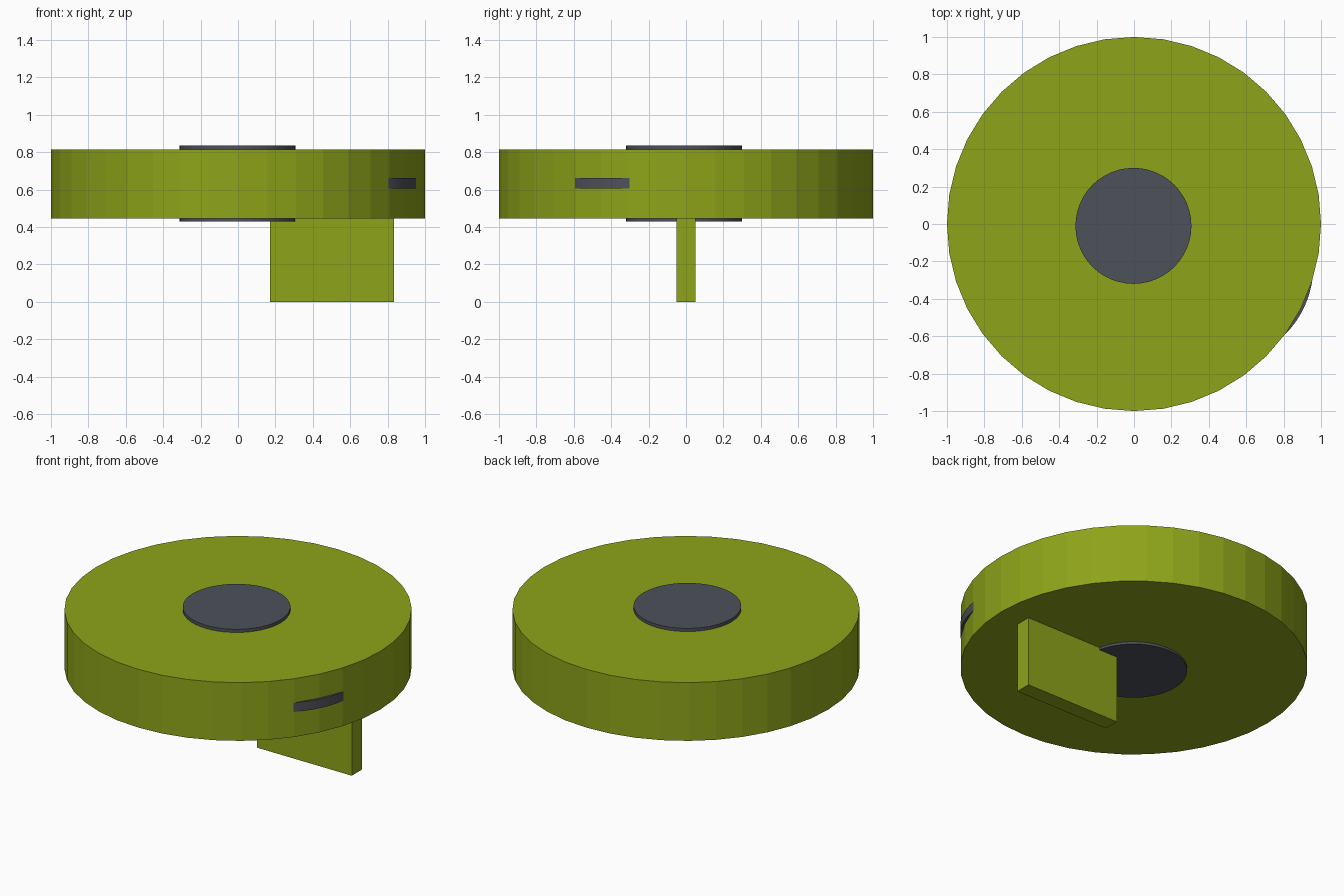
import bpy, math

if "Cube" in bpy.data.objects:
    bpy.data.objects.remove(bpy.data.objects["Cube"])


def material(name, rgb):
    m = bpy.data.materials.new(name)
    m.diffuse_color = (*rgb, 1)
    m.use_nodes = True
    m.node_tree.nodes["Principled BSDF"].inputs["Base Color"].default_value = m.diffuse_color
    return m


green = material("green", (0.27, 0.37, 0.01))
grey = material("dark_grey", (0.075, 0.082, 0.1))


def finish(name, mat):
    ob = bpy.context.object
    ob.name = name
    ob.data.materials.append(mat)
    return ob


def disc(name, x, y, radius, z0, z1, sides, mat):
    bpy.ops.mesh.primitive_cylinder_add(vertices=sides, radius=radius, depth=z1 - z0,
                                        location=(x, y, (z0 + z1) / 2))
    return finish(name, mat)


# Wide flat body
disc("body", 0, 0, 1.0, 0.445, 0.815, 40, green)

# Hub caps standing slightly proud of the top and bottom faces
disc("top_hub", -0.003, -0.01, 0.31, 0.79, 0.835, 48, grey)
disc("bottom_hub", -0.003, -0.01, 0.31, 0.43, 0.47, 48, grey)

# Fin the body stands on
bpy.ops.mesh.primitive_cube_add(size=1, location=(0.5025, 0, 0.23))
fin = finish("fin", green)
fin.scale = (0.665, 0.10, 0.46)

# Bowed strip on the rim: a lens-shaped prism bulging through the side
aim = math.radians(-27)
half_angle = math.radians(10.3)
steps = 12
outline = []
for i in range(steps + 1):
    t = -1 + 2 * i / steps
    a = aim + t * half_angle
    r = 0.997 + 0.016 * (1 - t * t)
    outline.append((r * math.cos(a), r * math.sin(a)))
for s in (1, -1):
    a = aim + s * half_angle
    outline.append((0.95 * math.cos(a), 0.95 * math.sin(a)))
n = len(outline)
verts = [(x, y, z) for z in (0.605, 0.663) for x, y in outline]
faces = [tuple(reversed(range(n))), tuple(range(n, 2 * n))]
faces += [(i, (i + 1) % n, n + (i + 1) % n, n + i) for i in range(n)]
mesh = bpy.data.meshes.new("rim_strip")
mesh.from_pydata(verts, [], faces)
strip = bpy.data.objects.new("rim_strip", mesh)
bpy.context.collection.objects.link(strip)
mesh.materials.append(grey)
